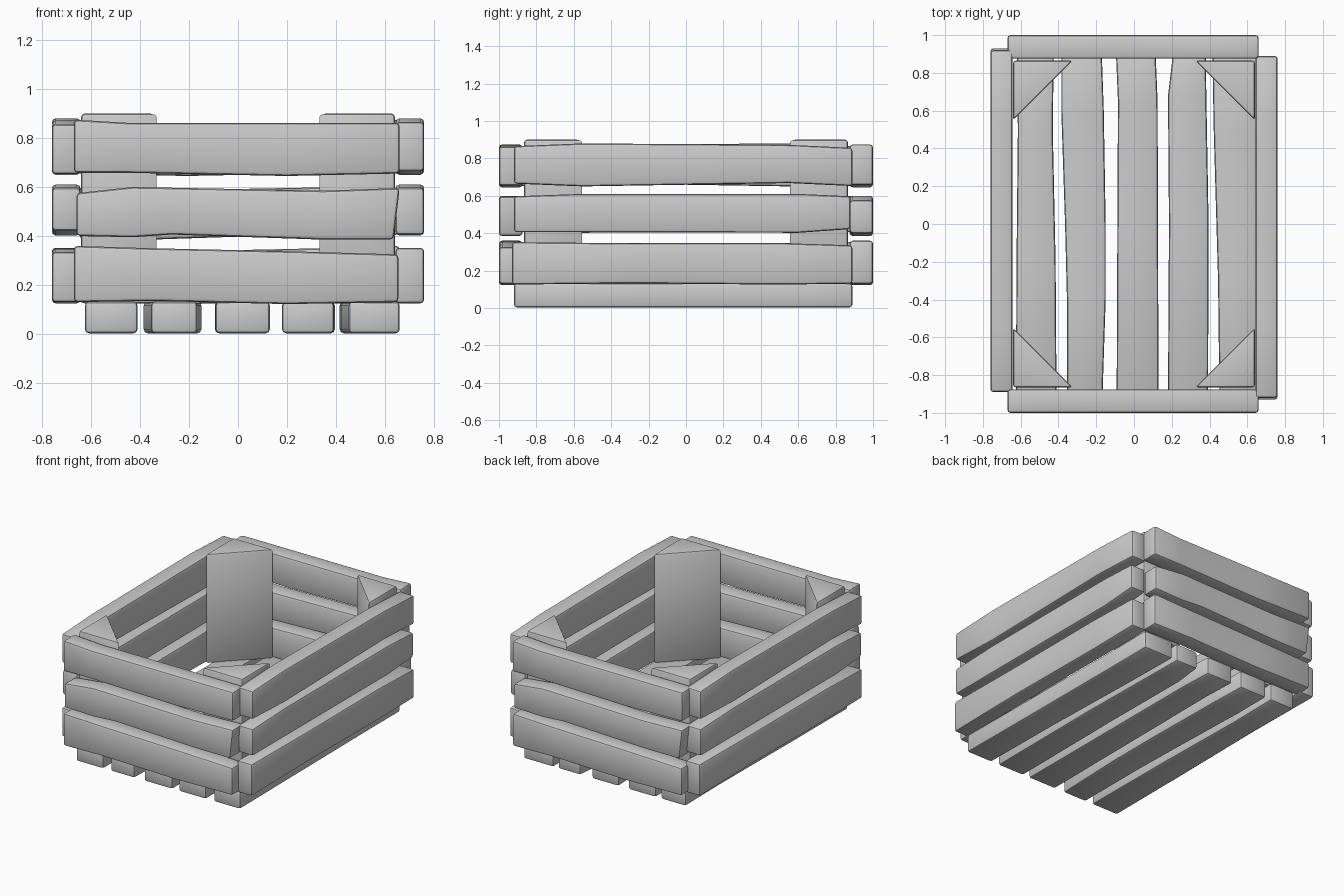
import bpy, bmesh
from math import pi
from mathutils import Matrix

if "Cube" in bpy.data.objects:
    bpy.data.objects.remove(bpy.data.objects["Cube"])


def finish(name, bm, width):
    """Recalculate normals, round the edges and add the object to the scene."""
    bmesh.ops.recalc_face_normals(bm, faces=bm.faces)
    sharp = [e for e in bm.edges if e.calc_face_angle(0) > 0.7]
    bmesh.ops.bevel(bm, geom=sharp, offset=width, segments=2, profile=0.5,
                    affect='EDGES', clamp_overlap=True)
    me = bpy.data.meshes.new(name)
    bm.to_mesh(me)
    bm.free()
    ob = bpy.data.objects.new(name, me)
    bpy.context.collection.objects.link(ob)
    bpy.context.view_layer.objects.active = ob
    ob.select_set(True)
    bpy.ops.object.shade_smooth_by_angle(angle=0.5)
    ob.select_set(False)
    return ob


def plank(name, sections, thick, place, turn=None):
    """Loft a board; each section is (along_low, along_high, low, high)."""
    bm = bmesh.new()
    rings = []
    for a0, a1, lo, hi in sections:
        pts = [(a0, lo, thick[0]), (a0, lo, thick[1]),
               (a1, hi, thick[1]), (a1, hi, thick[0])]
        rings.append([bm.verts.new(place(*p)) for p in pts])
    for r, s in zip(rings, rings[1:]):
        for i in range(4):
            j = (i + 1) % 4
            bm.faces.new((r[i], r[j], s[j], s[i]))
    bm.faces.new(rings[0])
    bm.faces.new(rings[-1])
    if turn:
        bmesh.ops.transform(bm, matrix=turn, verts=bm.verts)
    return finish(name, bm, 0.016)


def even(*secs):
    return [(a, a, lo, hi) for a, lo, hi in secs]


# end boards: hand-cut, slightly warped
ends = {
    "lower": even((-.67, .13, .36), (-.35, .135, .35), (.2, .122, .338), (.655, .13, .325)),
    "middle": [(-.66, -.66, .40, .575), (-.43, -.43, .395, .60), (-.27, -.27, .406, .597),
               (.35, .35, .385, .585), (.635, .66, .385, .596)],
    "upper": even((-.67, .658, .875), (-.45, .658, .862), (.2, .645, .862), (.66, .655, .862)),
}
# long side boards
sides = {
    "lower": even((-.93, .125, .352), (-.3, .132, .346), (.5, .125, .347), (.89, .13, .335)),
    "middle": even((-.92, .405, .597), (-.55, .405, .61), (.6, .402, .61), (.88, .422, .597)),
    "upper": even((-.92, .665, .865), (-.55, .65, .88), (.55, .668, .872), (.89, .652, .856)),
}
half = Matrix.Rotation(pi, 4, 'Z')
shift = Matrix.Translation((-.01, 0, 0))
for level in ends:
    for where, turn in (("front", None), ("back", shift @ half)):
        plank(f"{where}_board_{level}", ends[level], (-1, -.875),
              lambda a, w, t: (a, t, w), turn)
    for where, turn in (("right", None), ("left", half)):
        plank(f"{where}_board_{level}", sides[level], (.643, .76),
              lambda a, w, t: (t, a, w), turn)

# floor slats, running front to back with crooked edges
floor = [
    even((-.92, -.625, -.41), (-.2, -.622, -.415), (.5, -.615, -.43), (.89, -.62, -.425)),
    even((-.92, -.355, -.167), (-.4, -.355, -.15), (0, -.365, -.15), (.6, -.385, -.16), (.89, -.385, -.17)),
    even((-.92, -.092, .13), (0, -.088, .127), (.65, -.085, .125), (.89, -.095, .115)),
    even((-.92, .18, .392), (0, .185, .395), (.68, .18, .383), (.89, .205, .38)),
    even((-.92, .452, .66), (-.3, .445, .655), (.5, .422, .65), (.89, .415, .65)),
]
for n, secs in enumerate(floor, 1):
    plank(f"floor_slat_{n}", secs, (.003, .132), lambda a, w, t: (w, a, t))

# triangular corner posts
for sx, xn in ((-1, "left"), (1, "right")):
    for sy, yn in ((-1, "front"), (1, "back")):
        bm = bmesh.new()
        tri = [(.64, .865), (.325, .865), (.64, .55)]
        low = [bm.verts.new((sx * x, sy * y, .125)) for x, y in tri]
        top = [bm.verts.new((sx * x, sy * y, .9)) for x, y in tri]
        bm.faces.new(low)
        bm.faces.new(top)
        for i in range(3):
            j = (i + 1) % 3
            bm.faces.new((low[i], low[j], top[j], top[i]))
        finish(f"corner_post_{yn}_{xn}", bm, 0.014)
